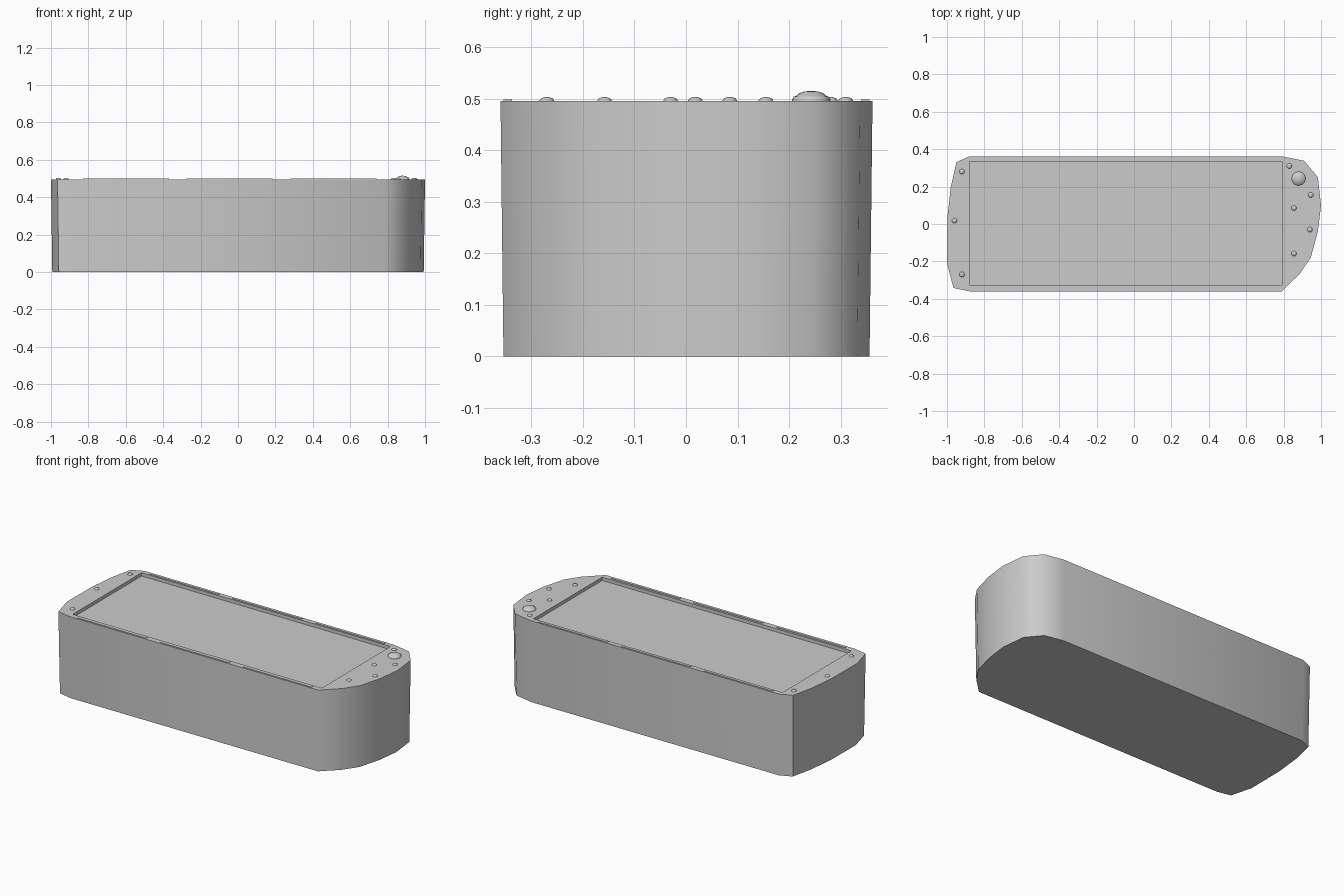
import bpy, bmesh, math

if "Cube" in bpy.data.objects:
    bpy.data.objects.remove(bpy.data.objects["Cube"])

TOP = 0.496


def finish(name, bm, angle=40):
    bmesh.ops.recalc_face_normals(bm, faces=bm.faces)
    me = bpy.data.meshes.new(name)
    bm.to_mesh(me)
    bm.free()
    ob = bpy.data.objects.new(name, me)
    bpy.context.collection.objects.link(ob)
    bpy.ops.object.select_all(action='DESELECT')
    ob.select_set(True)
    bpy.context.view_layer.objects.active = ob
    if angle:
        bpy.ops.object.shade_smooth_by_angle(angle=math.radians(angle))
    return ob


def box(name, x0, x1, y0, y1, z0, z1):
    bm = bmesh.new()
    bmesh.ops.create_cube(bm, size=1)
    for v in bm.verts:
        v.co = ((x0 + x1) / 2 + v.co.x * (x1 - x0),
                (y0 + y1) / 2 + v.co.y * (y1 - y0),
                (z0 + z1) / 2 + v.co.z * (z1 - z0))
    return finish(name, bm, 0)


def lathe(name, x, y, profile, n=16):
    """Round cap from (radius, height) pairs, closed at both ends."""
    bm = bmesh.new()
    rings = [[bm.verts.new((x + r * math.cos(2 * math.pi * i / n),
                            y + r * math.sin(2 * math.pi * i / n), TOP + h))
              for i in range(n)] for r, h in profile]
    for a, b in zip(rings, rings[1:]):
        for i in range(n):
            j = (i + 1) % n
            bm.faces.new((a[i], a[j], b[j], b[i]))
    bm.faces.new(rings[0])
    bm.faces.new(rings[-1])
    return finish(name, bm)


# Slightly tapered body with asymmetric rounded ends
outline = [(-0.88, -0.36), (0.79, -0.36), (0.885, -0.268), (0.945, -0.18),
           (0.983, -0.04), (1.0, 0.1), (0.983, 0.25), (0.91, 0.338),
           (0.79, 0.362), (-0.88, 0.362), (-0.95, 0.33), (-0.98, 0.195),
           (-0.998, 0.03), (-1.0, -0.21), (-0.965, -0.342)]
bm = bmesh.new()
low = [bm.verts.new((x * 0.993, y * 0.984, 0)) for x, y in outline]
high = [bm.verts.new((x, y, TOP)) for x, y in outline]
bm.faces.new(low)
bm.faces.new(high)
for i in range(len(outline)):
    j = (i + 1) % len(outline)
    bm.faces.new((low[i], low[j], high[j], high[i]))
body = finish("body", bm, 0)

# Shallow rectangular recess in the top
cutter = box("recess_cutter", -0.88, 0.79, -0.326, 0.333, TOP - 0.02, TOP + 0.1)
cutter.hide_render = True
mod = body.modifiers.new("recess", 'BOOLEAN')
mod.operation = 'DIFFERENCE'
mod.solver = 'EXACT'
mod.object = cutter
bpy.context.view_layer.objects.active = body
body.select_set(True)
bpy.ops.object.modifier_apply(modifier=mod.name)
bpy.data.objects.remove(cutter)
bpy.ops.object.shade_smooth_by_angle(angle=math.radians(45))

# Thin raised strips along both long rims
for side, y in (("front", -0.346), ("back", 0.348)):
    for k, x in enumerate((-0.83, -0.275, 0.28)):
        box(f"{side}_strip_{k + 1}", x, x + 0.46, y - 0.008, y + 0.008,
            TOP - 0.004, TOP + 0.003)

# Rivets on the end decks
rivets = [(0.83, 0.31), (0.945, 0.155), (0.855, 0.085), (0.94, -0.03),
          (0.855, -0.158), (-0.92, 0.28), (-0.96, 0.018), (-0.92, -0.27)]
for k, (x, y) in enumerate(rivets):
    lathe(f"rivet_{k + 1}", x, y,
          [(0.014, -0.003), (0.014, 0.001), (0.011, 0.005), (0.005, 0.007)], 12)

# Domed filler cap with a flange
lathe("filler_cap", 0.88, 0.243,
      [(0.037, -0.003), (0.037, 0.003), (0.034, 0.008), (0.029, 0.010),
       (0.023, 0.015), (0.014, 0.018), (0.005, 0.019)], 20)
